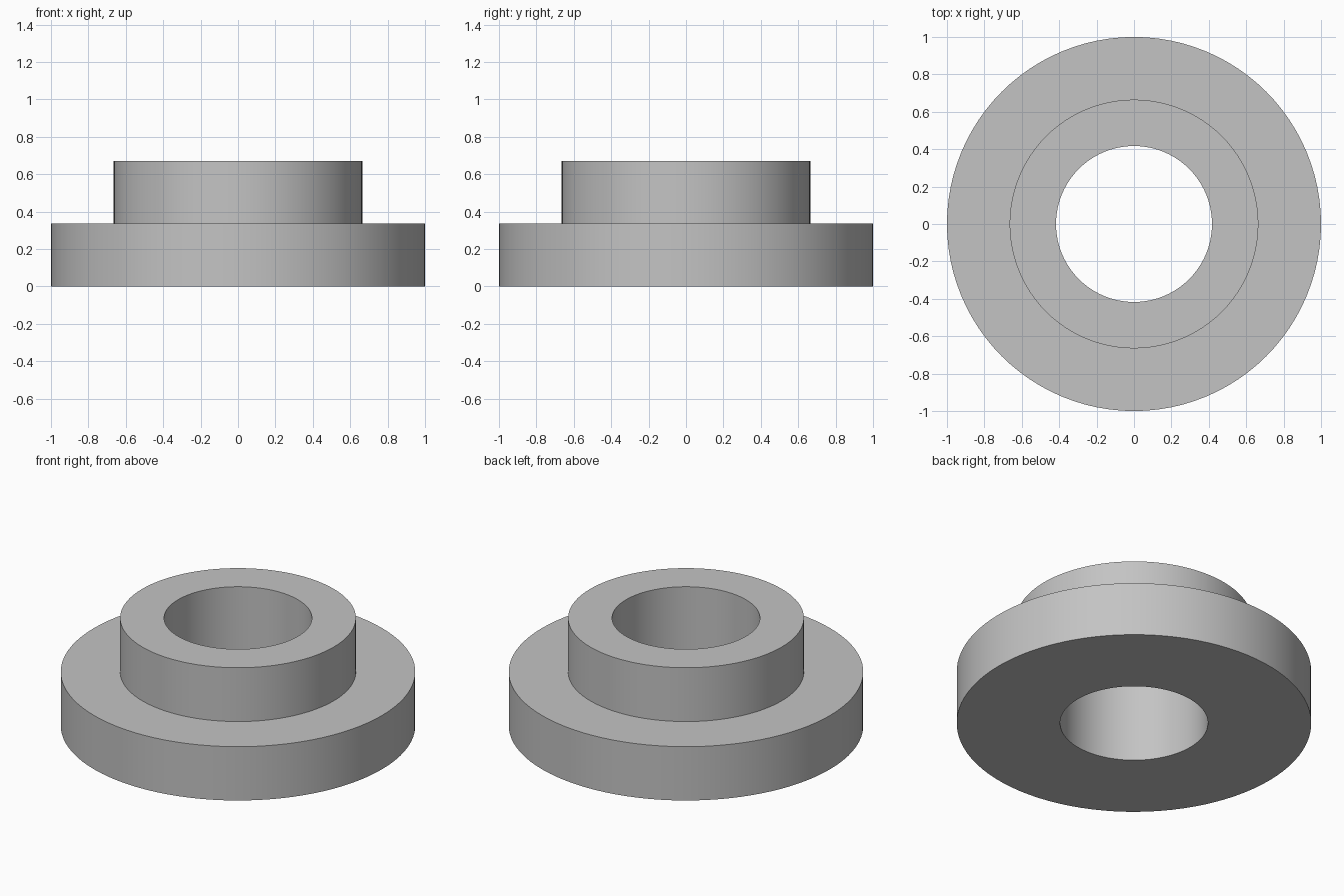
import bpy
import bmesh
import math

cube = bpy.data.objects.get("Cube")
if cube:
    bpy.data.objects.remove(cube, do_unlink=True)

SIDES = 96
BORE, HUB, FLANGE = 0.417, 0.665, 1.0
STEP, TOP = 0.335, 0.67

# Plain grey finish
grey = bpy.data.materials.new("plain grey")
grey.use_nodes = True
colour = (0.55, 0.55, 0.55, 1.0)
grey.diffuse_color = colour
grey.node_tree.nodes["Principled BSDF"].inputs["Base Color"].default_value = colour

# Stepped cross-section, turned about the z axis into one closed solid
profile = [(BORE, 0), (FLANGE, 0), (FLANGE, STEP),
           (HUB, STEP), (HUB, TOP), (BORE, TOP)]
bm = bmesh.new()
points = [bm.verts.new((r, 0, z)) for r, z in profile]
edges = [bm.edges.new((a, b)) for a, b in zip(points, points[1:] + points[:1])]
bmesh.ops.spin(bm, geom=points + edges, cent=(0, 0, 0), axis=(0, 0, 1),
               angle=math.tau, steps=SIDES, use_merge=True)
bmesh.ops.remove_doubles(bm, verts=bm.verts, dist=0.0001)
bmesh.ops.recalc_face_normals(bm, faces=bm.faces)

mesh = bpy.data.meshes.new("flanged_bushing")
bm.to_mesh(mesh)
bm.free()
mesh.materials.append(grey)
bushing = bpy.data.objects.new("flanged_bushing", mesh)
bpy.context.collection.objects.link(bushing)

# Smooth round walls with crisp rims
bpy.ops.object.select_all(action="DESELECT")
bushing.select_set(True)
bpy.context.view_layer.objects.active = bushing
bpy.ops.object.shade_smooth_by_angle(angle=math.radians(30))
